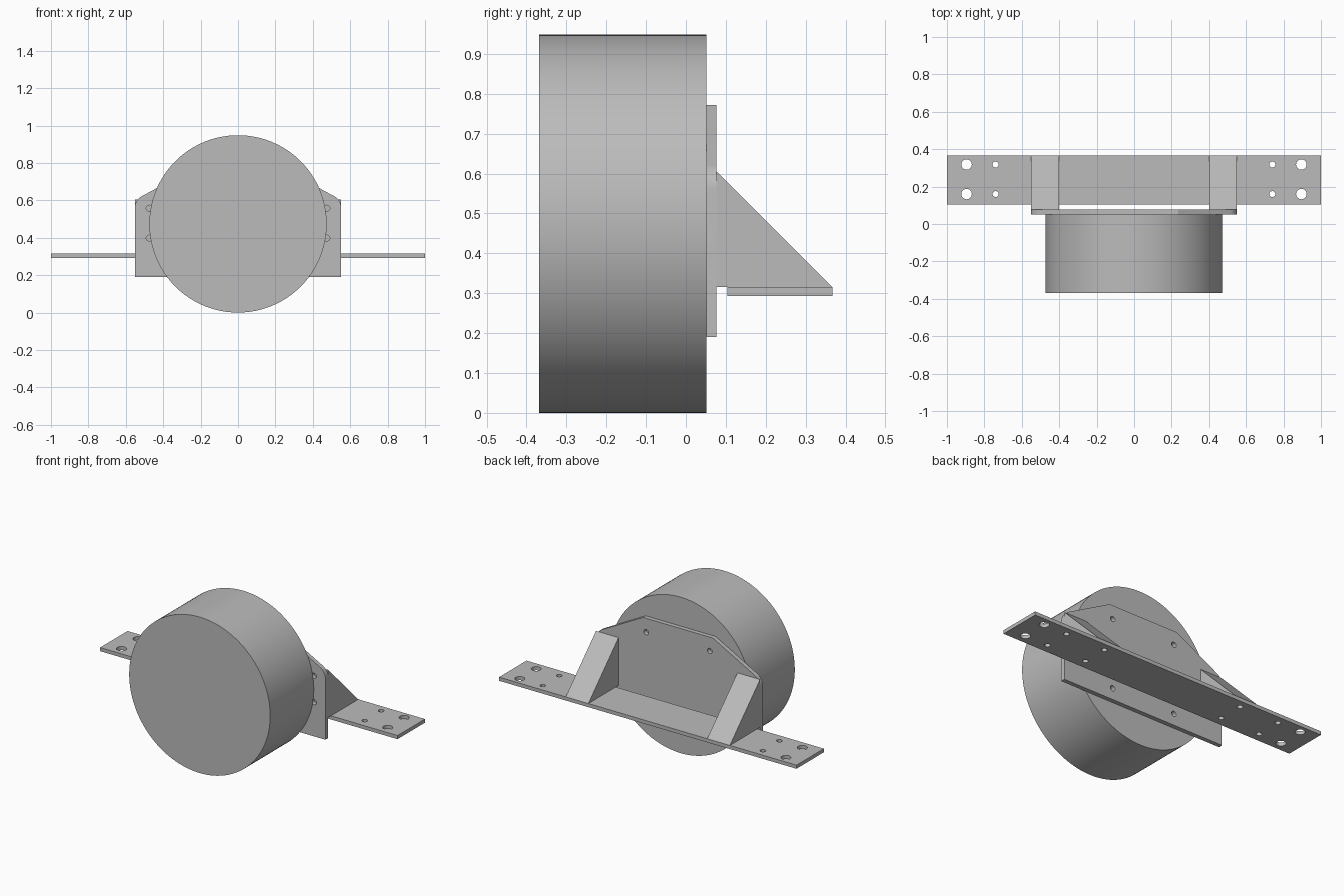
import bpy, bmesh
from math import radians
from mathutils import Matrix, Vector

default = bpy.data.objects.get("Cube")
if default:
    bpy.data.objects.remove(default, do_unlink=True)

grey = bpy.data.materials.new("plain_grey")
grey.use_nodes = True
COLOUR = (0.5, 0.5, 0.5, 1)
grey.diffuse_color = COLOUR
grey.node_tree.nodes["Principled BSDF"].inputs["Base Color"].default_value = COLOUR

AXES = {"X": Vector((1, 0, 0)), "Y": Vector((0, 1, 0)), "Z": Vector((0, 0, 1))}


def finish(bm, name):
    bmesh.ops.recalc_face_normals(bm, faces=bm.faces)
    mesh = bpy.data.meshes.new(name)
    bm.to_mesh(mesh)
    bm.free()
    mesh.materials.append(grey)
    obj = bpy.data.objects.new(name, mesh)
    bpy.context.collection.objects.link(obj)
    return obj


def extrude(name, points, direction, round_at=None, radius=0):
    """Solid from a flat outline; corners passing round_at are rounded."""
    bm = bmesh.new()
    face = bm.faces.new([bm.verts.new(p) for p in points])
    if round_at:
        corners = [v for v in face.verts if round_at(v.co)]
        bmesh.ops.bevel(bm, geom=corners, offset=radius, segments=6,
                        profile=0.5, affect="VERTICES")
    made = bmesh.ops.extrude_face_region(bm, geom=bm.faces[:])["geom"]
    bmesh.ops.translate(bm, vec=direction,
                        verts=[g for g in made if isinstance(g, bmesh.types.BMVert)])
    return finish(bm, name)


def add_cylinder(bm, centre, radius, depth, axis, segments):
    turn = Vector((0, 0, 1)).rotation_difference(AXES[axis]).to_matrix().to_4x4()
    bmesh.ops.create_cone(bm, cap_ends=True, segments=segments, radius1=radius,
                          radius2=radius, depth=depth,
                          matrix=Matrix.Translation(centre) @ turn)


def drill(obj, holes, axis):
    """Cut round holes, given as (centre, radius), through a part."""
    bm = bmesh.new()
    for centre, radius in holes:
        add_cylinder(bm, centre, radius, 0.1, axis, 24)
    cutter = finish(bm, "hole_cutter")
    cutter.hide_render = True
    mod = obj.modifiers.new("holes", "BOOLEAN")
    mod.operation, mod.solver, mod.object = "DIFFERENCE", "EXACT", cutter
    bpy.context.view_layer.objects.active = obj
    bpy.ops.object.modifier_apply(modifier=mod.name)
    bpy.data.objects.remove(cutter, do_unlink=True)


def smooth(obj):
    bpy.ops.object.select_all(action="DESELECT")
    obj.select_set(True)
    bpy.context.view_layer.objects.active = obj
    bpy.ops.object.shade_smooth_by_angle(angle=radians(25))


SIDES = (-1, 1)
MID_Z = 0.474
FRONT, JOINT, REAR = -0.368, 0.051, 0.367
PLATE_BACK = 0.077
SHELF_TOP = 0.315

# Large drum
bm = bmesh.new()
add_cylinder(bm, (0, (FRONT + JOINT) / 2, MID_Z), MID_Z, JOINT - FRONT, "Y", 128)
drum = finish(bm, "drum")

# Upright mounting plate with sloping, rounded shoulders
half = [(0.552, 0.19), (0.552, 0.602), (0.235, 0.772)]
outline = half + [(-x, z) for x, z in reversed(half)]
plate = extrude("mounting_plate", [(x, JOINT, z) for x, z in outline],
                (0, PLATE_BACK - JOINT, 0),
                lambda p: abs(p.x) > 0.5 and p.z > 0.5, 0.04)
plate_holes = []
for sx in SIDES:
    for sz in SIDES:
        plate_holes.append(((sx * 0.214, PLATE_BACK, MID_Z + sz * 0.214), 0.016))
        plate_holes.append(((sx * 0.475, PLATE_BACK, 0.478 + sz * 0.08), 0.016))
drill(plate, plate_holes, "Y")

# Long horizontal shelf bar
bar = extrude("shelf_bar", [(x, y, 0.293) for x, y in
                            ((-1, 0.104), (1, 0.104), (1, REAR), (-1, REAR))],
              (0, 0, SHELF_TOP - 0.293))
bar_holes = [((s * x, y, 0.3), r) for s in SIDES for y in (0.16, 0.318)
             for x, r in ((0.895, 0.028), (0.74, 0.016), (0.475, 0.016))]
drill(bar, bar_holes, "Z")

# Triangular gussets joining the plate and the bar
for side, label in ((1, "left"), (-1, "right")):
    triangle = [(PLATE_BACK, SHELF_TOP), (REAR, SHELF_TOP), (PLATE_BACK, 0.605)]
    extrude(label + "_gusset", [(side * 0.4, y, z) for y, z in triangle],
            (side * 0.152, 0, 0))

for part in (drum, plate, bar):
    smooth(part)
